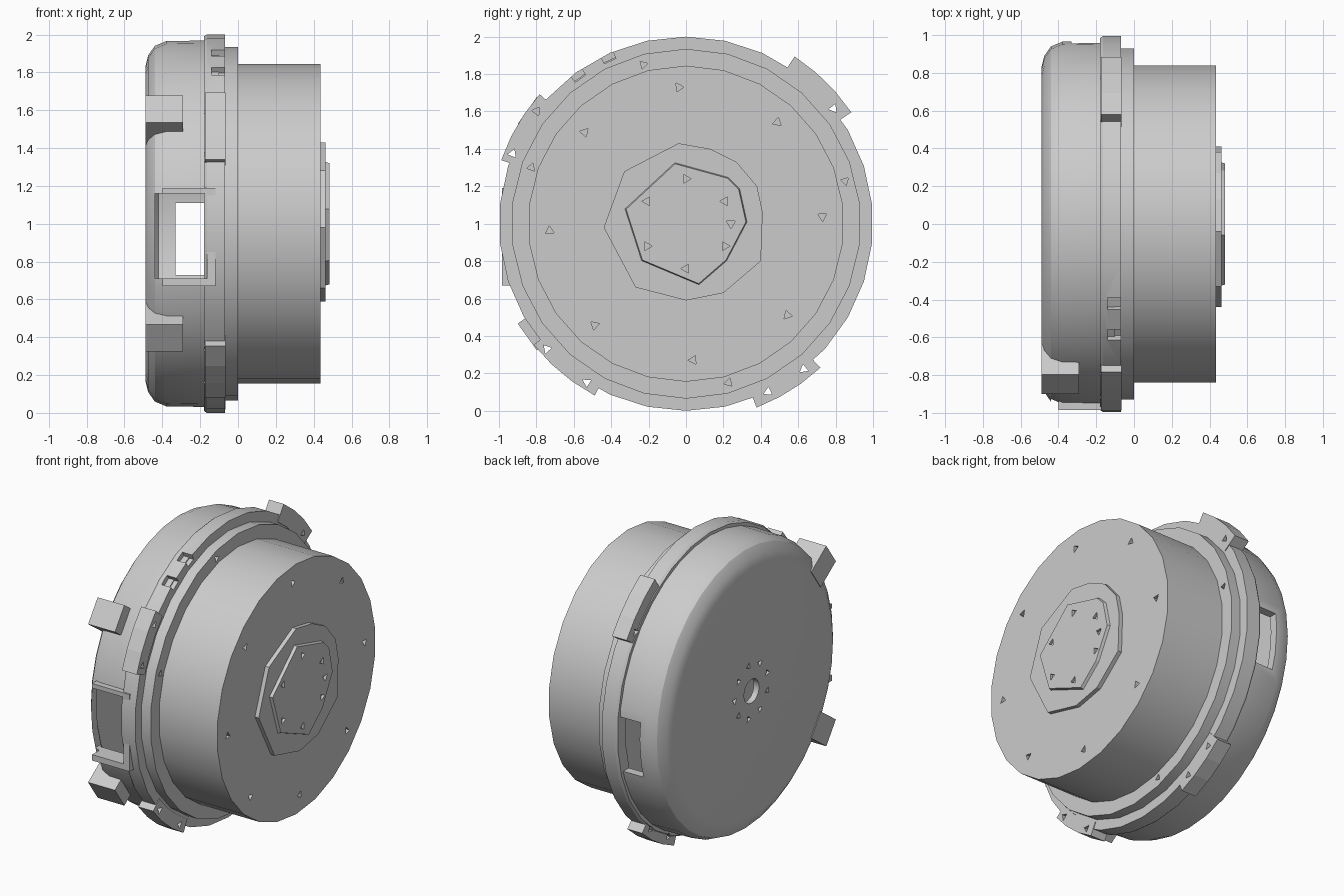
import bpy, bmesh
from math import sin, cos, radians, tau

if "Cube" in bpy.data.objects:
    bpy.data.objects.remove(bpy.data.objects["Cube"], do_unlink=True)

CZ = 1.0  # height of the drum axis, which runs along x

metal = bpy.data.materials.new("light_grey")
metal.use_nodes = True
GREY = (0.6, 0.6, 0.6, 1)
metal.diffuse_color = GREY
metal.node_tree.nodes["Principled BSDF"].inputs["Base Color"].default_value = GREY


def finish(bm, name):
    bmesh.ops.recalc_face_normals(bm, faces=bm.faces)
    mesh = bpy.data.meshes.new(name)
    bm.to_mesh(mesh)
    bm.free()
    ob = bpy.data.objects.new(name, mesh)
    bpy.context.collection.objects.link(ob)
    mesh.materials.append(metal)
    return ob


def polar(r, deg):
    return r * cos(radians(deg)), r * sin(radians(deg))


def lathe(name, profile, sides, closed):
    """Turn an (x, radius) profile about the x axis."""
    bm = bmesh.new()
    rings = [[bm.verts.new((x, r * sin(tau * i / sides), CZ + r * cos(tau * i / sides)))
              for i in range(sides)] for x, r in profile]
    pairs = list(zip(rings, rings[1:]))
    if closed:
        pairs.append((rings[-1], rings[0]))
    else:
        bm.faces.new(rings[0])
        bm.faces.new(rings[-1])
    for a, b in pairs:
        for i in range(sides):
            j = (i + 1) % sides
            bm.faces.new((a[i], a[j], b[j], b[i]))
    return finish(bm, name)


def add_prism(bm, points, x0, x1, taper=1.0):
    """Extrude a (y, z) outline, measured from the axis, along x."""
    low = [bm.verts.new((x0, y, CZ + z)) for y, z in points]
    high = [bm.verts.new((x1, y * taper, CZ + z * taper)) for y, z in points]
    bm.faces.new(low)
    bm.faces.new(high)
    for i in range(len(points)):
        j = (i + 1) % len(points)
        bm.faces.new((low[i], low[j], high[j], high[i]))


def prism(name, points, x0, x1, taper=1.0):
    bm = bmesh.new()
    add_prism(bm, points, x0, x1, taper)
    return finish(bm, name)


def rect(y0, y1, z0, z1):
    return [(y0, z0), (y1, z0), (y1, z1), (y0, z1)]


def arc_pad(a0, a1, inner, outer, steps):
    angles = [a0 + (a1 - a0) * i / steps for i in range(steps + 1)]
    return [polar(outer, a) for a in angles] + [polar(inner, a) for a in reversed(angles)]


def triangle(r, deg, size):
    y, z = polar(r, deg)
    return [(y + dy, z + dz) for dy, dz in (polar(size, deg + k) for k in (30, 150, 270))]


def cut(targets, shapes):
    """Subtract (outline, x0, x1) prisms from the targets."""
    bm = bmesh.new()
    for outline, x0, x1 in shapes:
        add_prism(bm, outline, x0, x1)
    tool = finish(bm, "cutter")
    tool.hide_render = True
    for ob in targets:
        mod = ob.modifiers.new("cut", 'BOOLEAN')
        mod.object, mod.operation, mod.solver = tool, 'DIFFERENCE', 'EXACT'
        graph = bpy.context.evaluated_depsgraph_get()
        mesh = bpy.data.meshes.new_from_object(ob.evaluated_get(graph))
        ob.modifiers.clear()
        ob.data = mesh
    bpy.data.objects.remove(tool, do_unlink=True)


# Hollow housing with rounded rim and a hole in its outer face
housing = lathe("housing", [
    (-0.49, 0.08), (-0.49, 0.83), (-0.475, 0.89), (-0.44, 0.94), (-0.38, 0.965),
    (-0.1, 0.97), (-0.1, 0.91), (-0.42, 0.91), (-0.45, 0.87), (-0.45, 0.08)], 36, True)

# Raised surround of the front opening
frame = prism("opening_frame", rect(-0.985, -0.9, -0.33, 0.19), -0.4, -0.12)

# Front opening, narrower rear slot and ring of holes in the outer face
opening = (rect(-1.2, -0.5, -0.29, 0.16), -0.44, -0.165)
rear_slot = [(0.5, -0.27), (1.2, -0.27), (1.2, 0.11), (0.5, 0.11)]
cut([housing], [opening, (rear_slot, -0.33, -0.165)]
    + [(triangle(0.18, a, 0.025), -0.6, -0.47) for a in range(0, 360, 40)])
cut([frame], [opening])

# Mounting ring with outer pads
ring = lathe("mounting_ring", [(-0.18, 0.905), (-0.18, 0.99), (-0.165, 1.0),
                               (-0.07, 1.0), (-0.07, 0.905)], 30, True)
pads = []
pad_angles = [(34, 57, 1.066), (138.5, 161, 1.045), (218.5, 242, 1.04), (291, 313, 1.053)]
for i, (a0, a1, r) in enumerate(pad_angles):
    pads.append(prism(f"ring_pad_{i + 1}", arc_pad(a0, a1, 0.95, r, 3), -0.175, -0.065))

# Bolt holes through the pads and notches in the upper front of the ring
holes = [(triangle(1.0, a, 0.027), -0.3, 0.1)
         for a in (38, 143, 158, 222, 238, 296, 309)]
notches = [(arc_pad(a, a + 4, 0.96, 1.1, 1), -0.14, 0.0) for a in (113, 124)]
cut([ring] + pads, holes + notches)

# Two square lugs on the front of the housing
for side, angle in (("upper", 144.5), ("lower", 215.5)):
    lug = [polar(1.046, angle - 4.8), polar(1.046, angle + 4.8),
           polar(0.85, angle + 5.9), polar(0.85, angle - 5.9)]
    prism(side + "_lug", lug, -0.49, -0.29)

# Collar and main drum
drum = lathe("drum", [(-0.1, 0.935), (0.0, 0.935), (0.0, 0.845), (0.435, 0.845)], 26, False)
cut([drum], [(triangle(0.73, a, 0.027), 0.4, 0.5) for a in range(3, 363, 45)]
    + [(triangle(0.88, a, 0.025), -0.04, 0.05) for a in (15, 105, 160, 285)])

# Faceted hub in two steps
hub = prism("hub_base", [
    (-0.04, 0.43), (0.13, 0.4), (0.27, 0.33), (0.38, 0.2), (0.41, 0.06), (0.4, -0.2),
    (0.2, -0.37), (0.0, -0.41), (-0.27, -0.34), (-0.44, -0.02), (-0.33, 0.28)], 0.42, 0.463)
cap = prism("hub_cap", [
    (-0.06, 0.33), (0.23, 0.25), (0.29, 0.19), (0.33, 0.01), (0.22, -0.2),
    (0.07, -0.33), (-0.24, -0.2), (-0.33, 0.08)], 0.45, 0.483, 0.97)
cut([cap], [(triangle(0.24, a, 0.027), 0.465, 0.52) for a in (0, 30, 90, 150, 210, 270, 330)])

# Smooth the turned surfaces, keeping hard edges
for ob in bpy.context.selected_objects:
    ob.select_set(False)
for ob in (housing, ring, drum):
    ob.select_set(True)
bpy.context.view_layer.objects.active = housing
bpy.ops.object.shade_smooth_by_angle(angle=radians(30))
